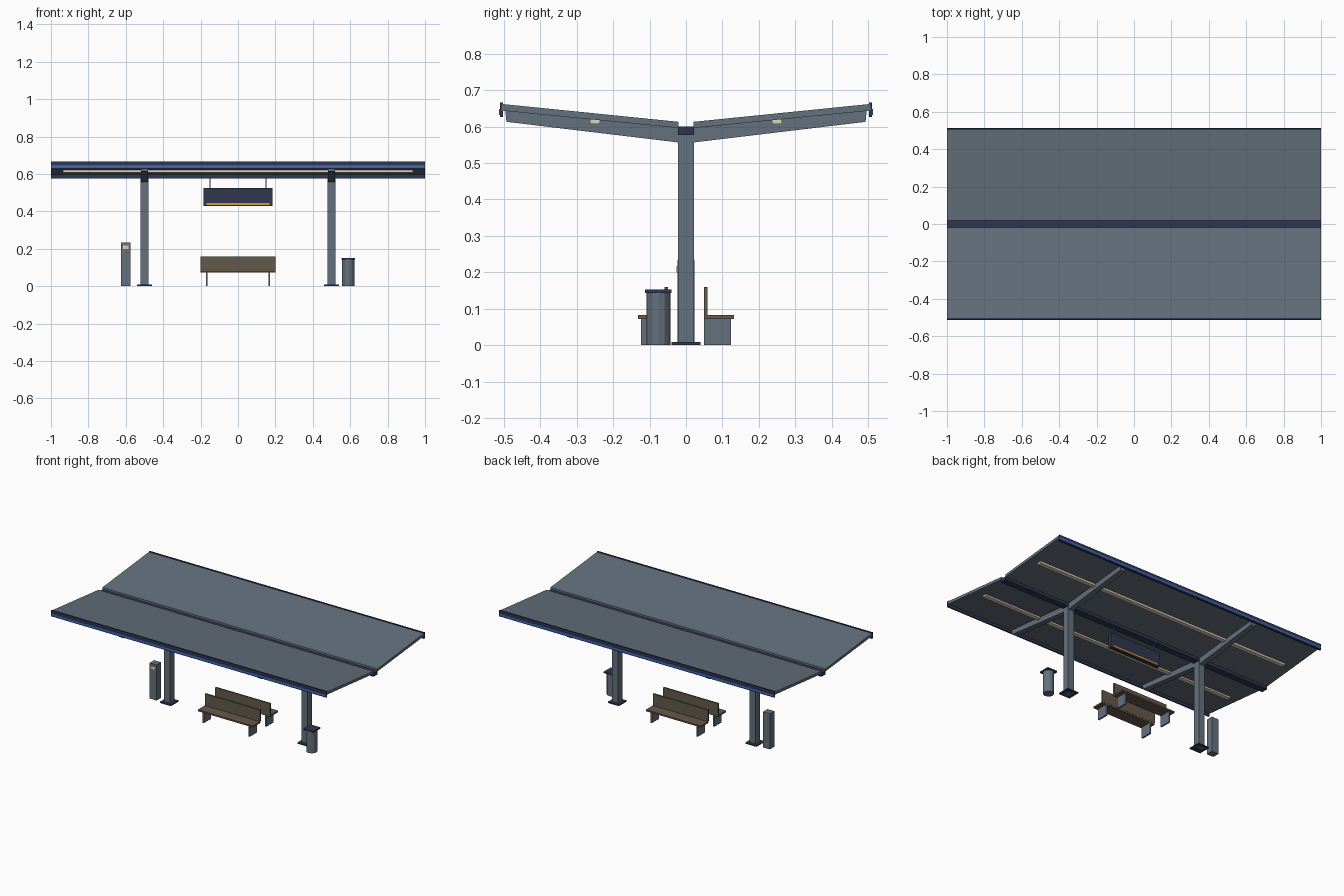
import bpy
import bmesh
from math import pi
from mathutils import Matrix

cube = bpy.data.objects.get("Cube")
if cube:
    bpy.data.objects.remove(cube, do_unlink=True)


def material(name, rgb):
    mat = bpy.data.materials.new(name)
    mat.use_nodes = True
    colour = (*rgb, 1.0)
    mat.diffuse_color = colour
    mat.node_tree.nodes["Principled BSDF"].inputs["Base Color"].default_value = colour
    return mat


STEEL = material("grey_steel", (0.13, 0.165, 0.205))
NAVY = material("dark_navy", (0.03, 0.037, 0.08))
BLUE = material("stripe_blue", (0.05, 0.13, 0.45))
WOOD = material("brown_wood", (0.13, 0.1, 0.07))
CREAM = material("warm_light", (0.75, 0.66, 0.5))
ORANGE = material("sign_orange", (0.8, 0.33, 0.03))


def finish(name, bm, mat):
    bmesh.ops.recalc_face_normals(bm, faces=bm.faces)
    mesh = bpy.data.meshes.new(name)
    bm.to_mesh(mesh)
    bm.free()
    mesh.materials.append(mat)
    obj = bpy.data.objects.new(name, mesh)
    bpy.context.collection.objects.link(obj)
    return obj


def box(name, mat, x, y, z):
    """Box from (min, max) ranges."""
    bm = bmesh.new()
    bmesh.ops.create_cube(bm, size=1)
    for v in bm.verts:
        v.co = [r[0] if c < 0 else r[1] for c, r in zip(v.co, (x, y, z))]
    return finish(name, bm, mat)


def prism(name, mat, x, profile):
    """Extrude a (y, z) profile along x."""
    bm = bmesh.new()
    face = bm.faces.new([bm.verts.new((x[0], y, z)) for y, z in profile])
    new = bmesh.ops.extrude_face_region(bm, geom=[face])["geom"]
    verts = [g for g in new if isinstance(g, bmesh.types.BMVert)]
    bmesh.ops.translate(bm, verts=verts, vec=(x[1] - x[0], 0, 0))
    return finish(name, bm, mat)


def around(centre, half):
    return (centre - half, centre + half)


def span(side, a, b):
    return tuple(sorted((side * a, side * b)))


FULL = (-1, 1)

# Central gutter
box("gutter", NAVY, FULL, (-0.022, 0.022), (0.577, 0.6))

# Two canopy wings with edge trim, lights, rafters and benches
for side, label in ((-1, "front"), (1, "back")):
    wing = [(0.02, 0.596), (0.507, 0.644), (0.505, 0.662), (0.02, 0.613)]
    prism(label + "_roof_panel", STEEL, FULL, [(side * y, z) for y, z in wing])
    box(label + "_fascia", NAVY, FULL, span(side, 0.502, 0.511), (0.626, 0.666))
    box(label + "_fascia_stripe", BLUE, FULL, span(side, 0.511, 0.514), (0.632, 0.648))
    box(label + "_light_strip", CREAM, (-0.935, 0.935), span(side, 0.236, 0.264), (0.607, 0.622))

    rafter = [(0.018, 0.556), (0.493, 0.613), (0.496, 0.644), (0.018, 0.597)]
    for x in (-0.5, 0.5):
        prism(label + "_rafter", STEEL, around(x, 0.018), [(side * y, z) for y, z in rafter])

    box(label + "_bench_seat", WOOD, (-0.2, 0.2), span(side, 0.05, 0.132), (0.072, 0.082))
    box(label + "_bench_backrest", WOOD, (-0.2, 0.2), span(side, 0.049, 0.059), (0.082, 0.159))
    for x in (-0.167, 0.167):
        box(label + "_bench_leg", STEEL, around(x, 0.005), span(side, 0.049, 0.124), (0, 0.072))

    # Orange line on each face of the hanging sign
    box(label + "_sign_line", ORANGE, (-0.168, 0.168), span(side, 0.012, 0.0145), (0.435, 0.445))

# Columns and base plates
for x in (-0.5, 0.5):
    box("column", STEEL, around(x, 0.022), (-0.022, 0.022), (0, 0.578))
    box("column_base", NAVY, around(x, 0.04), (-0.04, 0.04), (0, 0.008))

# Hanging sign
box("sign_panel", NAVY, (-0.185, 0.185), (-0.012, 0.012), (0.43, 0.526))
for x in (-0.15, 0.15):
    box("sign_rod", STEEL, around(x, 0.003), (-0.003, 0.003), (0.526, 0.578))

# Ticket post
box("ticket_post", STEEL, (-0.626, -0.576), (-0.023, 0.023), (0, 0.234))
box("ticket_screen", CREAM, (-0.616, -0.586), (-0.0255, -0.023), (0.2, 0.217))

# Litter bin with square lid
bm = bmesh.new()
bmesh.ops.create_cone(bm, cap_ends=True, segments=12, radius1=0.033, radius2=0.033,
                      depth=0.145, matrix=Matrix.Translation((0.59, -0.076, 0.0725)))
finish("bin_body", bm, STEEL)
box("bin_lid", NAVY, around(0.59, 0.036), around(-0.076, 0.036), (0.143, 0.152))
